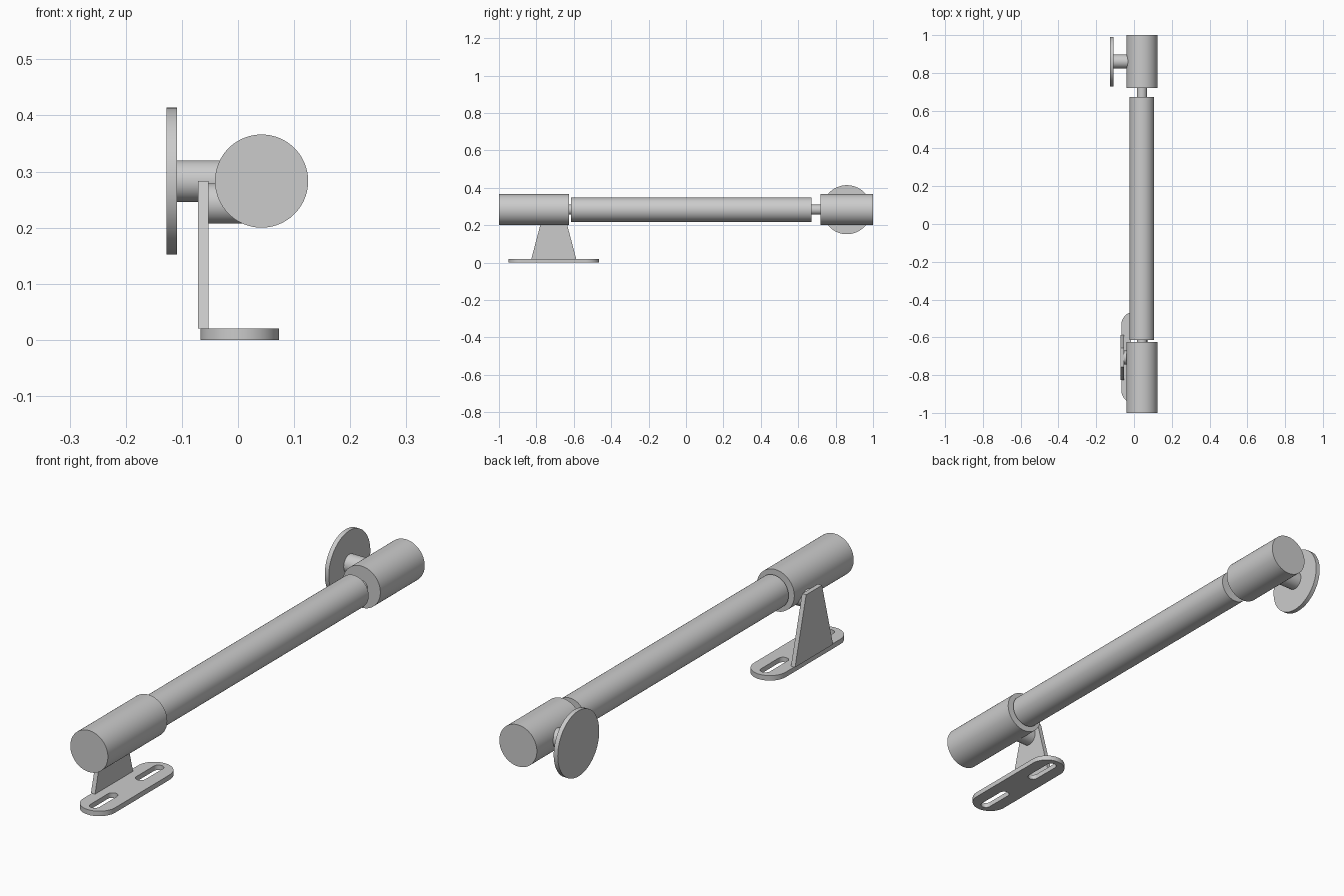
import bpy, bmesh, math
from mathutils import Matrix

if "Cube" in bpy.data.objects:
    bpy.data.objects.remove(bpy.data.objects["Cube"])

AX, AZ = 0.042, 0.283      # main axis position
FOOT_X, FOOT_Y = 0.003, -0.707


def smooth(obj):
    bpy.ops.object.select_all(action='DESELECT')
    obj.select_set(True)
    bpy.context.view_layer.objects.active = obj
    bpy.ops.object.shade_smooth_by_angle(angle=math.radians(30))


def rod(name, axis, start, end, radius, a, b):
    """Cylinder along x (a=y, b=z) or along y (a=x, b=z)."""
    mid = (start + end) / 2
    if axis == 'x':
        loc, rot = (mid, a, b), (0, math.pi / 2, 0)
    else:
        loc, rot = (a, mid, b), (math.pi / 2, 0, 0)
    bpy.ops.mesh.primitive_cylinder_add(vertices=96, radius=radius, depth=end - start,
                                        location=loc, rotation=rot)
    obj = bpy.context.object
    obj.name = name
    smooth(obj)


def stadium(cy, length, width, n=24):
    """Rounded slot outline, long along y."""
    r, h = width / 2, (length - width) / 2
    pts = []
    for side in (0, 1):
        for i in range(n + 1):
            t = math.pi * (side + i / n)
            pts.append((r * math.cos(t), cy + r * math.sin(t) + (-h if side else h)))
    return pts


# Main body along y
rod("front_cap", 'y', -1.0, -0.625, 0.083, AX, AZ)
rod("front_pin", 'y', -0.635, -0.605, 0.027, AX, AZ)
rod("main_tube", 'y', -0.615, 0.672, 0.065, AX, AZ)
rod("inner_rod", 'y', 0.66, 0.73, 0.027, AX, AZ)
rod("rear_cap", 'y', 0.72, 1.0, 0.083, AX, AZ)

# Round wall plate and its stem
rod("round_plate", 'x', -0.127, -0.109, 0.131, 0.86, AZ)
rod("plate_stem", 'x', -0.112, 0.0, 0.037, 0.86, AZ)

# Stem joining the bracket to the front cap
rod("bracket_stem", 'x', -0.056, 0.02, 0.036, FOOT_Y, 0.243)

# Tapered upright bracket
bm = bmesh.new()
profile = [(-0.12, 0.02), (0.12, 0.02), (0.05, AZ), (-0.05, AZ)]
face = bm.faces.new([bm.verts.new((-0.071, FOOT_Y + y, z)) for y, z in profile])
ext = bmesh.ops.extrude_face_region(bm, geom=[face])
bmesh.ops.translate(bm, vec=(0.018, 0, 0),
                    verts=[v for v in ext['geom'] if isinstance(v, bmesh.types.BMVert)])
bmesh.ops.recalc_face_normals(bm, faces=bm.faces)
mesh = bpy.data.meshes.new("bracket_upright")
bm.to_mesh(mesh)
bm.free()
bpy.context.collection.objects.link(bpy.data.objects.new("bracket_upright", mesh))

# Base foot: rounded plate with two slots
curve = bpy.data.curves.new("base_foot", 'CURVE')
curve.dimensions, curve.fill_mode, curve.extrude = '2D', 'BOTH', 0.01
for outline in (stadium(0, 0.486, 0.14), stadium(-0.145, 0.15, 0.04), stadium(0.145, 0.15, 0.04)):
    spline = curve.splines.new('POLY')
    spline.points.add(len(outline) - 1)
    for p, (x, y) in zip(spline.points, outline):
        p.co = (x, y, 0, 1)
    spline.use_cyclic_u = True
foot = bpy.data.objects.new("base_foot", curve)
foot.location = (FOOT_X, FOOT_Y, 0.01)
bpy.context.collection.objects.link(foot)
bpy.ops.object.select_all(action='DESELECT')
foot.select_set(True)
bpy.context.view_layer.objects.active = foot
bpy.ops.object.convert(target='MESH')
smooth(bpy.context.object)
